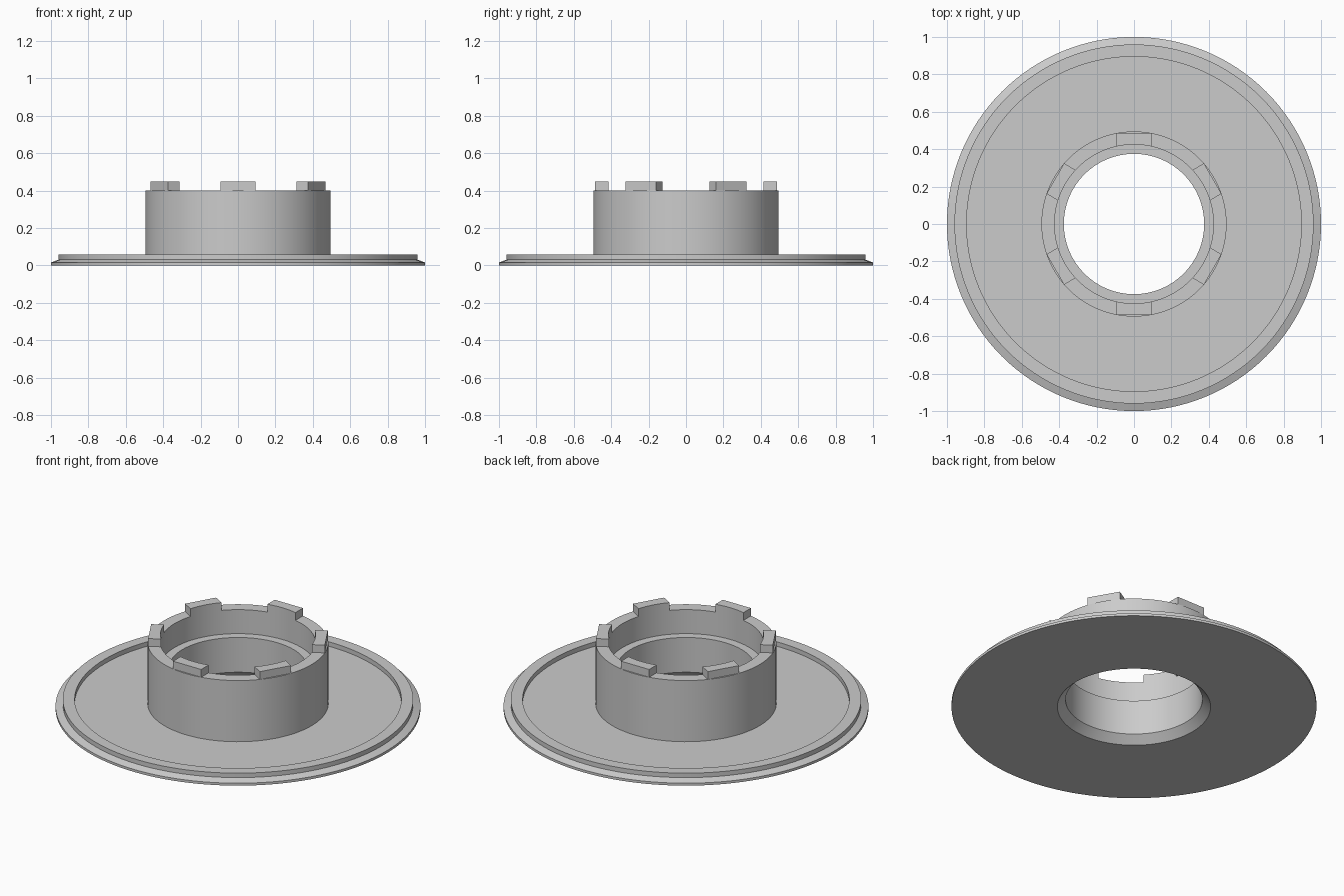
import bpy, bmesh, math
from mathutils import Matrix

if "Cube" in bpy.data.objects:
    bpy.data.objects.remove(bpy.data.objects["Cube"])

SEGMENTS = 128

grey = bpy.data.materials.new("plain grey")
grey.diffuse_color = (0.6, 0.6, 0.6, 1)
grey.use_nodes = True
grey.node_tree.nodes["Principled BSDF"].inputs["Base Color"].default_value = grey.diffuse_color


def finish(name, bm):
    """Turn a bmesh into a smooth-shaded object with crisp edges."""
    bmesh.ops.recalc_face_normals(bm, faces=bm.faces[:])
    mesh = bpy.data.meshes.new(name)
    bm.to_mesh(mesh)
    bm.free()
    mesh.materials.append(grey)
    mesh.shade_smooth()
    mesh.set_sharp_from_angle(angle=math.radians(20))
    obj = bpy.data.objects.new(name, mesh)
    bpy.context.collection.objects.link(obj)
    return obj


def lathe(name, profile):
    """Revolve a closed (radius, height) profile around z."""
    bm = bmesh.new()
    rings = []
    for i in range(SEGMENTS):
        a = 2 * math.pi * i / SEGMENTS
        rings.append([bm.verts.new((r * math.cos(a), r * math.sin(a), z))
                      for r, z in profile])
    n = len(profile)
    for i, ring in enumerate(rings):
        nxt = rings[(i + 1) % SEGMENTS]
        for j in range(n):
            k = (j + 1) % n
            bm.faces.new((ring[j], nxt[j], nxt[k], ring[k]))
    return finish(name, bm)


# Flange with raised rim, hollow collar with an inner ledge, chamfered bore
lathe("flanged_collar", [
    (0.42, 0.0), (1.0, 0.0), (1.0, 0.015), (0.96, 0.03), (0.96, 0.057),
    (0.895, 0.057), (0.895, 0.03), (0.495, 0.03), (0.495, 0.4),
    (0.425, 0.4), (0.425, 0.255), (0.375, 0.255), (0.375, 0.045)])

# Six locking tabs: flat outside, curved inside to follow the collar
HALF_WIDTH, OUTER, INNER = 0.094, 0.486, 0.425
outline = [(OUTER, -HALF_WIDTH), (OUTER, HALF_WIDTH)]
sweep = math.asin(HALF_WIDTH / INNER)
for i in range(9):
    a = sweep * (1 - i / 4)
    outline.append((INNER * math.cos(a), INNER * math.sin(a)))

for t in range(6):
    bm = bmesh.new()
    base = bm.faces.new([bm.verts.new((x, y, 0.4)) for x, y in outline])
    top = bmesh.ops.extrude_face_region(bm, geom=[base], use_keep_orig=True)
    moved = [v for v in top["geom"] if isinstance(v, bmesh.types.BMVert)]
    bmesh.ops.translate(bm, verts=moved, vec=(0, 0, 0.047))
    turn = Matrix.Rotation(math.radians(30 + 60 * t), 4, 'Z')
    bmesh.ops.transform(bm, matrix=turn, verts=bm.verts[:])
    finish(f"locking_tab_{t + 1}", bm)
